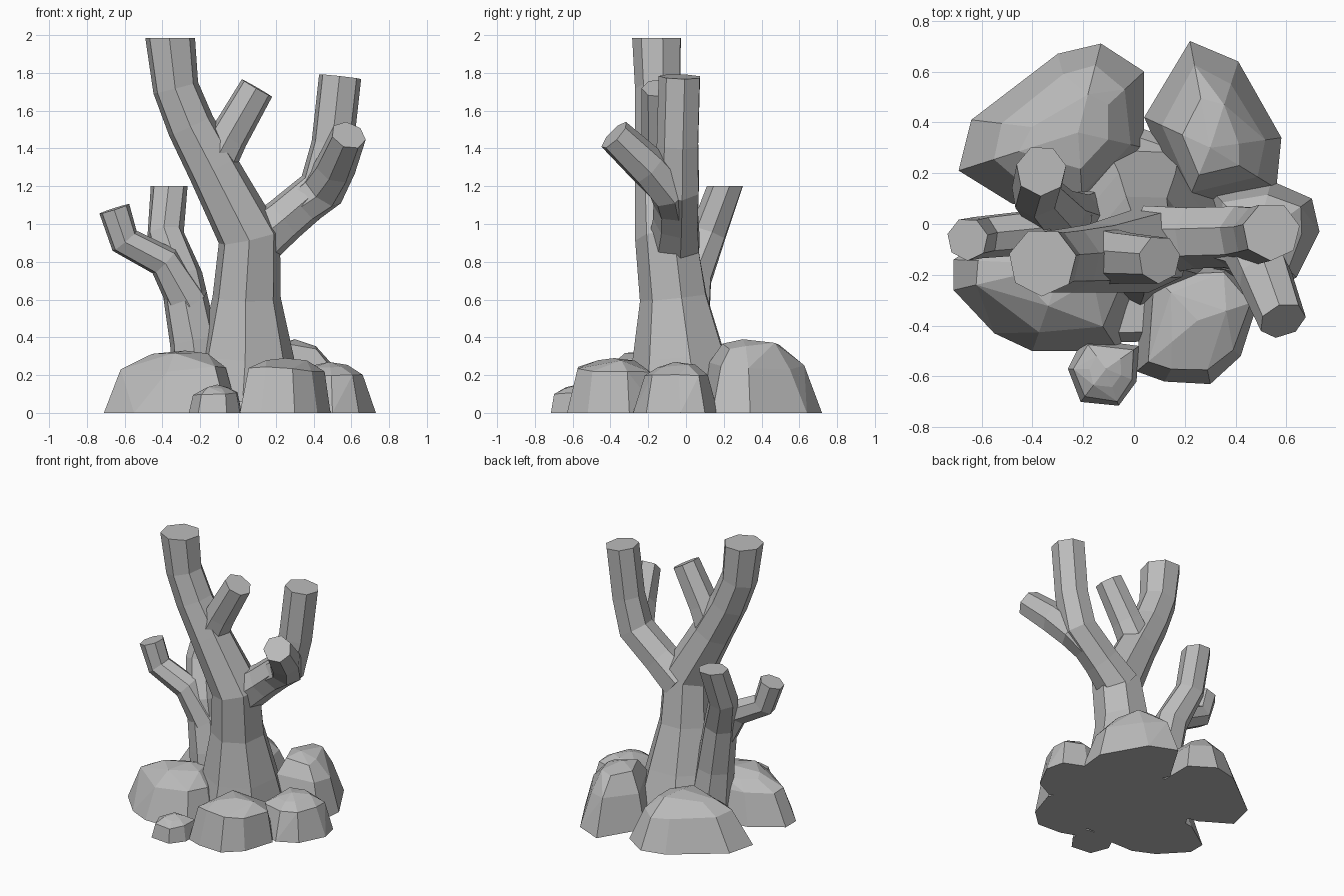
import bpy
import bmesh
import math
import random
from mathutils import Vector

cube = bpy.data.objects.get("Cube")
if cube:
    bpy.data.objects.remove(cube)

# One plain grey for wood and stone
grey = bpy.data.materials.new("stone_grey")
grey.use_nodes = True
grey.diffuse_color = (0.5, 0.5, 0.5, 1)
grey.node_tree.nodes["Principled BSDF"].inputs["Base Color"].default_value = grey.diffuse_color


def finish(bm, name):
    """Turn a bmesh into a flat-shaded grey object."""
    bmesh.ops.recalc_face_normals(bm, faces=bm.faces)
    mesh = bpy.data.meshes.new(name)
    bm.to_mesh(mesh)
    bm.free()
    mesh.materials.append(grey)
    obj = bpy.data.objects.new(name, mesh)
    bpy.context.collection.objects.link(obj)
    return obj


def limb(name, path, radii, sides=7, turn=0.2, level_top=False):
    """Faceted tube along a path, cut off flat at both ends."""
    bm = bmesh.new()
    points = [Vector(p) for p in path]
    last = len(points) - 1
    rings = []
    for i, (point, radius) in enumerate(zip(points, radii)):
        before = (point - points[max(i - 1, 0)]).normalized()
        after = (points[min(i + 1, last)] - point).normalized()
        tangent = (before + after).normalized()
        if level_top and i == last:
            tangent = Vector((0, 0, 1))
        side = Vector((0, 1, 0)).cross(tangent).normalized()
        front = tangent.cross(side)
        ring = []
        for k in range(sides):
            angle = turn + math.tau * k / sides
            co = point + radius * (side * math.cos(angle) + front * math.sin(angle))
            co.z = max(co.z, 0)
            ring.append(bm.verts.new(co))
        rings.append(ring)
    for low, high in zip(rings, rings[1:]):
        for k in range(sides):
            n = (k + 1) % sides
            bm.faces.new((low[k], low[n], high[n], high[k]))
    bm.faces.new(rings[0])
    bm.faces.new(rings[-1])
    return finish(bm, name)


def rock(name, outline, peak, shoulder=0.65, inset=0.25, seed=1):
    """Boulder: hull of a footprint, a jittered shoulder, a crown and a peak."""
    rng = random.Random(seed)
    bm = bmesh.new()
    top = Vector(peak)
    for x, y in outline:
        foot = Vector((x, y, 0))
        bm.verts.new(foot)
        for inward, level in ((inset, shoulder), (0.55, 0.92)):
            co = foot.lerp(top, inward + rng.uniform(-0.05, 0.05))
            co.z = top.z * (level + rng.uniform(-0.07, 0.05))
            bm.verts.new(co)
    bm.verts.new(top)
    result = bmesh.ops.convex_hull(bm, input=bm.verts)
    loose = [v for v in result["geom_interior"] if isinstance(v, bmesh.types.BMVert)]
    bmesh.ops.delete(bm, geom=loose, context="VERTS")
    bmesh.ops.dissolve_limit(bm, angle_limit=math.radians(8), verts=bm.verts, edges=bm.edges)
    return finish(bm, name)


# Trunk leaning into the tallest limb, on a low foot that fills between the boulders
limb("trunk_foot", [(0, -0.05, 0), (0, -0.05, 0.06)], [0.44, 0.4], sides=9)
limb("trunk",
     [(0.03, 0, 0), (0.045, -0.03, 0.3), (0.045, -0.06, 0.61), (0.06, -0.1, 0.93),
      (-0.13, -0.13, 1.29), (-0.25, -0.14, 1.52), (-0.33, -0.145, 1.72), (-0.36, -0.15, 1.985)],
     [0.33, 0.255, 0.185, 0.17, 0.14, 0.13, 0.125, 0.135], level_top=True)

# Upper branches
limb("middle_branch",
     [(-0.15, -0.12, 1.27), (-0.05, -0.13, 1.46), (0.1, -0.14, 1.72)],
     [0.12, 0.105, 0.095])
limb("large_left_branch",
     [(0.08, -0.06, 0.89), (0.24, -0.05, 1.02), (0.44, -0.045, 1.19),
      (0.5, -0.04, 1.42), (0.54, -0.03, 1.78)],
     [0.145, 0.125, 0.125, 0.115, 0.115])
limb("left_branch_fork",
     [(0.35, -0.06, 1.1), (0.45, -0.08, 1.18), (0.515, -0.2, 1.3), (0.585, -0.38, 1.47)],
     [0.11, 0.12, 0.11, 0.095])

# Low side stem that splits in two
limb("side_stem",
     [(-0.2, 0, 0.1), (-0.235, 0, 0.38), (-0.3, 0.03, 0.72),
      (-0.385, 0.12, 0.95), (-0.365, 0.21, 1.2)],
     [0.15, 0.13, 0.115, 0.1, 0.1], level_top=True)
limb("side_stem_fork",
     [(-0.26, 0.01, 0.58), (-0.39, -0.03, 0.8), (-0.6, -0.05, 0.91), (-0.655, -0.06, 1.08)],
     [0.115, 0.09, 0.085, 0.085])

# Boulders around the base
rock("back_right_rock",
     [(-0.69, 0.21), (-0.64, 0.41), (-0.3, 0.67), (-0.13, 0.71), (0.04, 0.6),
      (0.04, 0.3), (-0.2, 0.04), (-0.48, 0.08)],
     (-0.22, 0.36, 0.34), seed=2)
rock("back_left_rock",
     [(0.22, 0.72), (0.41, 0.64), (0.58, 0.34), (0.56, 0.14), (0.2, 0.06), (0.04, 0.42)],
     (0.3, 0.3, 0.39), seed=3)
rock("front_right_rock",
     [(-0.71, -0.14), (-0.71, -0.26), (-0.55, -0.43), (-0.4, -0.5), (-0.06, -0.5),
      (0, -0.3), (-0.1, 0.06), (-0.5, 0)],
     (-0.28, -0.16, 0.33), shoulder=0.72, seed=4)
rock("front_left_rock",
     [(0.01, -0.58), (0.12, -0.62), (0.3, -0.63), (0.42, -0.52), (0.49, -0.3),
      (0.38, -0.14), (0.04, -0.16)],
     (0.25, -0.38, 0.29), shoulder=0.8, inset=0.18, seed=5)
rock("left_rock",
     [(0.73, -0.03), (0.7, 0.1), (0.54, 0.17), (0.3, 0.14), (0.28, -0.2),
      (0.5, -0.28), (0.64, -0.21)],
     (0.48, -0.06, 0.27), shoulder=0.72, seed=6)
rock("small_front_rock",
     [(-0.26, -0.57), (-0.21, -0.7), (-0.06, -0.715), (0.01, -0.62), (0.02, -0.48), (-0.2, -0.45)],
     (-0.11, -0.57, 0.15), shoulder=0.68, inset=0.16, seed=7)
